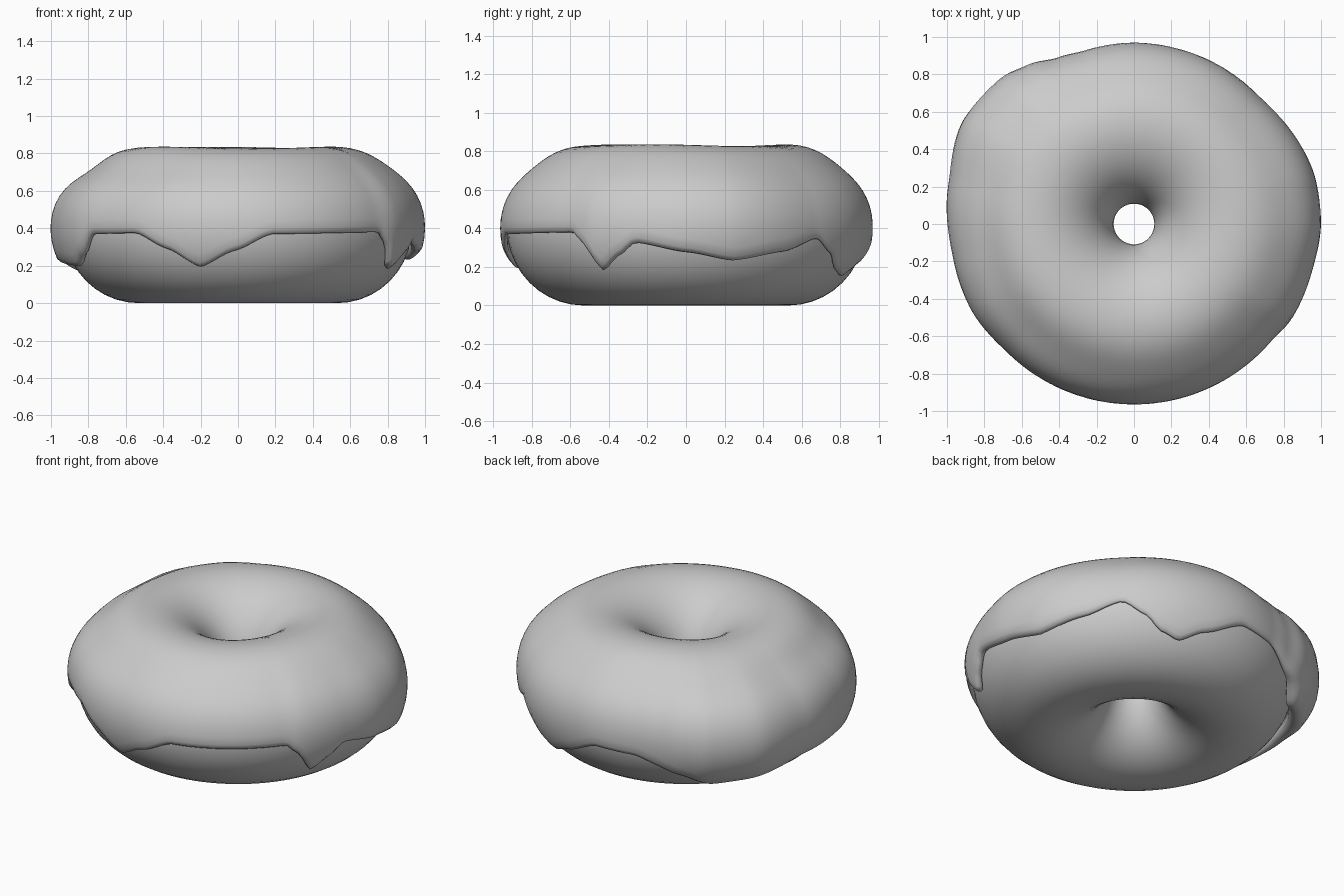
import bpy, bmesh
from math import sin, cos, pi, radians, asin, exp

if "Cube" in bpy.data.objects:
    bpy.data.objects.remove(bpy.data.objects["Cube"])

R, A, B, ZC = 0.53, 0.40, 0.405, 0.405   # ring radius, section half-width, half-height, mid height

# lower rim of the icing: (angle in degrees, height)
RIM = [(-38, .395), (-34, .34), (-28, .21), (-22, .28), (-16, .345), (0, .30), (15, .26), (33, .30),
       (46, .365), (54, .29), (60, .21), (67, .175), (77, .24), (92, .34), (106, .33), (122, .25),
       (134, .185), (142, .2), (170, .25), (203, .225), (209, .28), (216, .385), (235, .39),
       (246, .31), (257, .215), (269, .30), (281, .385), (322, .395)]
# outer radius of the icing: (angle in degrees, radius)
OUT = [(-40, .965), (-31, .985), (-15, .985), (0, 1.0), (15, 1.0), (45, .957), (68, .965), (90, .97),
       (107, .965), (115, .98), (124, 1.025), (132, 1.057), (149, 1.07), (168, 1.015), (190, .985),
       (208, .985), (225, .965), (320, .965)]


def sample(keys, deg):
    """Smooth interpolation through periodic keys."""
    deg = (deg - keys[0][0]) % 360 + keys[0][0]
    for (a0, v0), (a1, v1) in zip(keys, keys[1:] + [(keys[0][0] + 360, keys[0][1])]):
        if a0 <= deg <= a1:
            t = (deg - a0) / (a1 - a0)
            s = 0.5 * t + 0.5 * t * t * (3 - 2 * t)
            return v0 + (v1 - v0) * s
    return keys[-1][1]


def section_point(phi, off, theta):
    # the upper outer shoulder is slightly slumped, most on the left
    dip = 0.02 + 0.022 * max(0.0, -cos(theta))
    off -= dip * exp(-((phi - radians(48)) / 0.38) ** 2)
    r = R + (A + off) * cos(phi)
    return (r * cos(theta), r * sin(theta), ZC + (B + off) * sin(phi))


def ring_object(name, section, count):
    """Sweep closed sections around z and bridge neighbours with quads."""
    bm = bmesh.new()
    rings = [[bm.verts.new(p) for p in section(2 * pi * i / count)] for i in range(count)]
    for i in range(count):
        a, b = rings[i], rings[(i + 1) % count]
        for j in range(len(a)):
            k = (j + 1) % len(a)
            bm.faces.new((a[j], b[j], b[k], a[k]))
    bmesh.ops.recalc_face_normals(bm, faces=bm.faces)
    me = bpy.data.meshes.new(name)
    bm.to_mesh(me)
    bm.free()
    for p in me.polygons:
        p.use_smooth = True
    ob = bpy.data.objects.new(name, me)
    bpy.context.collection.objects.link(ob)
    return ob


# dough ring
def dough_section(th):
    return [section_point(2 * pi * j / 40, 0, th) for j in range(-10, 30)]


# icing shell: outer skin, rounded lip, inner skin against the dough
def icing_section(th):
    deg = th * 180 / pi
    end = asin((sample(RIM, deg) - ZC) / B) + 0.04
    extra = sample(OUT, deg) - (R + A) - 0.022
    start = radians(183)
    m = 34

    def thickness(phi):
        if phi > 0:
            w = max(0.0, cos(phi)) ** 2
        else:   # thick drips draw back towards the dough at their tips
            w = 1 - max(0.0, extra - 0.03) / max(extra, 0.01) * min(1, (phi / 0.6) ** 2) * 0.6
        return 0.022 + extra * w + 0.005 * sin(th * 3 + 2.6) * max(0.0, sin(phi))

    outer, inner = [], []
    for j in range(m + 1):
        phi = start + (end - start) * j / m
        outer.append(section_point(phi, thickness(phi), th))
        inner.append(section_point(phi, 0.003, th))
    full = thickness(end)
    lip = [section_point(end - d, full * f, th) for d, f in ((0.055, 0.8), (0.075, 0.5), (0.055, 0.2))]
    hole_lip = [section_point(start + 0.04, 0.012, th)]
    return outer + lip + inner[::-1] + hole_lip


ring_object("dough", dough_section, 96)
ring_object("icing", icing_section, 192)
